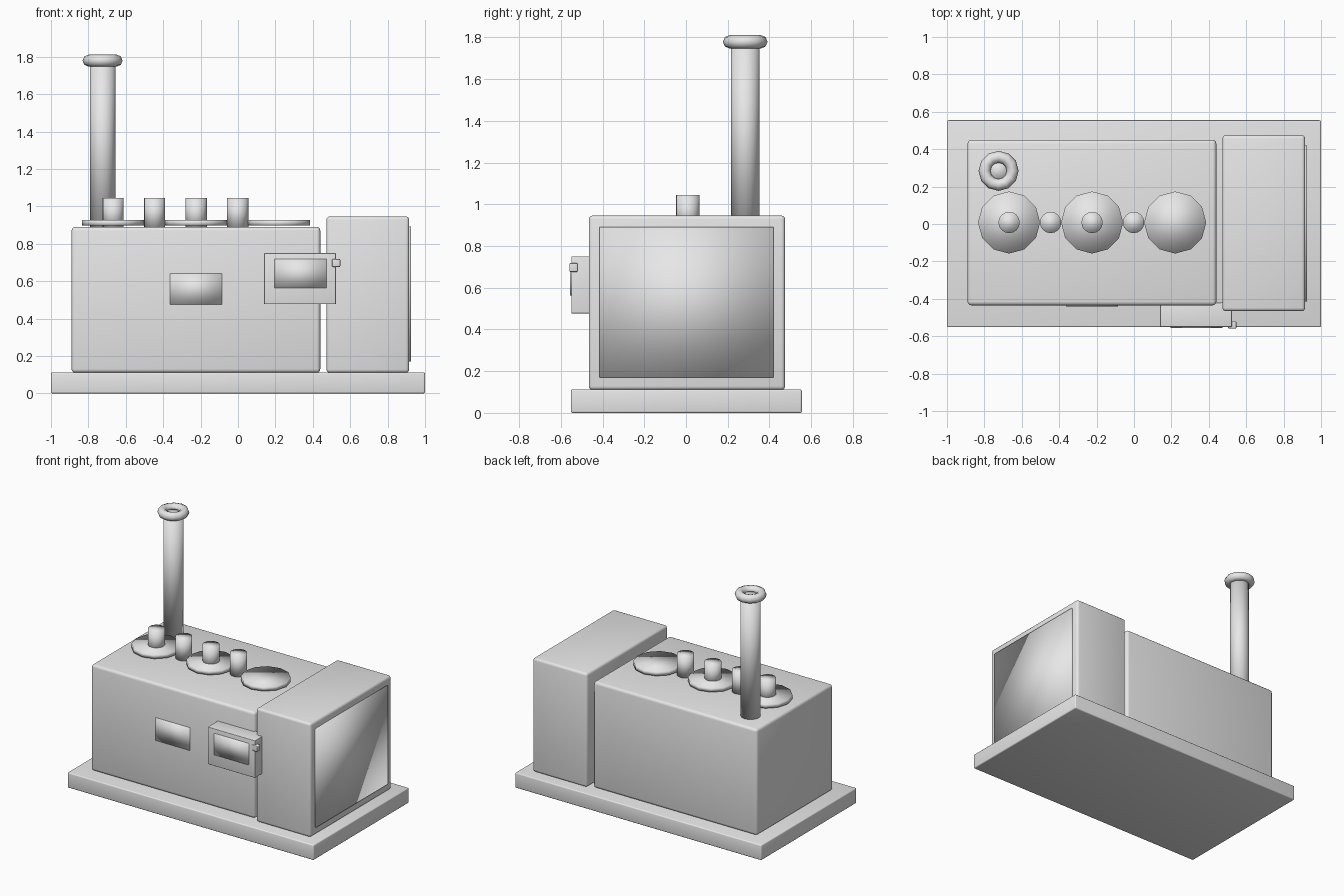
import bpy, math

if "Cube" in bpy.data.objects:
    bpy.data.objects.remove(bpy.data.objects["Cube"])

grey = bpy.data.materials.new("plain_grey")
grey.diffuse_color = (0.8, 0.8, 0.8, 1)
grey.use_nodes = True
grey.node_tree.nodes["Principled BSDF"].inputs["Base Color"].default_value = grey.diffuse_color


def finish(name, bevel=0.0):
    ob = bpy.context.object
    ob.name = name
    ob.data.materials.append(grey)
    bpy.ops.object.shade_smooth()
    if bevel:
        m = ob.modifiers.new("rounded_edges", 'BEVEL')
        m.width, m.segments = bevel, 3
    return ob


def box(name, x, y, z, bevel=0.0):
    """Box given by its (min, max) range on each axis."""
    bpy.ops.mesh.primitive_cube_add(size=1, location=[sum(r) / 2 for r in (x, y, z)])
    bpy.context.object.scale = [r[1] - r[0] for r in (x, y, z)]
    bpy.ops.object.transform_apply(location=False, rotation=False, scale=True)
    return finish(name, bevel)


def cyl(name, x, y, r, z0, z1, sides=12):
    bpy.ops.mesh.primitive_cylinder_add(vertices=sides, radius=r, depth=z1 - z0,
                                        location=(x, y, (z0 + z1) / 2))
    return finish(name)


# base slab, main body and taller end box
box("base", (-1, 1), (-0.552, 0.555), (0, 0.112), 0.008)
box("main_body", (-0.89, 0.44), (-0.435, 0.45), (0.11, 0.89), 0.02)
box("end_box", (0.473, 0.915), (-0.466, 0.475), (0.11, 0.946), 0.018)
box("end_panel", (0.90, 0.925), (-0.414, 0.42), (0.17, 0.891))

# front window plate and control box with screen and button
box("front_plate", (-0.363, -0.085), (-0.441, -0.42), (0.475, 0.64))
box("control_box", (0.14, 0.523), (-0.55, -0.42), (0.477, 0.75), 0.003)
box("control_screen", (0.195, 0.473), (-0.556, -0.54), (0.562, 0.718))
box("control_button", (0.503, 0.547), (-0.559, -0.52), (0.676, 0.718), 0.005)

# top lids and stubs in a row
for i in range(3):
    cyl(f"lid_{i + 1}", -0.668 + 0.444 * i, 0.008, 0.166, 0.897, 0.927)
for i in range(4):
    cyl(f"stub_{i + 1}", -0.668 + 0.222 * i, 0.008, 0.057, 0.88, 1.045, 16)

# chimney with rim
cyl("chimney", -0.724, 0.284, 0.068, 0.87, 1.78, 16)
bpy.ops.mesh.primitive_torus_add(major_radius=0.075, minor_radius=0.032, major_segments=12,
                                 minor_segments=8, location=(-0.724, 0.284, 1.779))
finish("chimney_rim")
